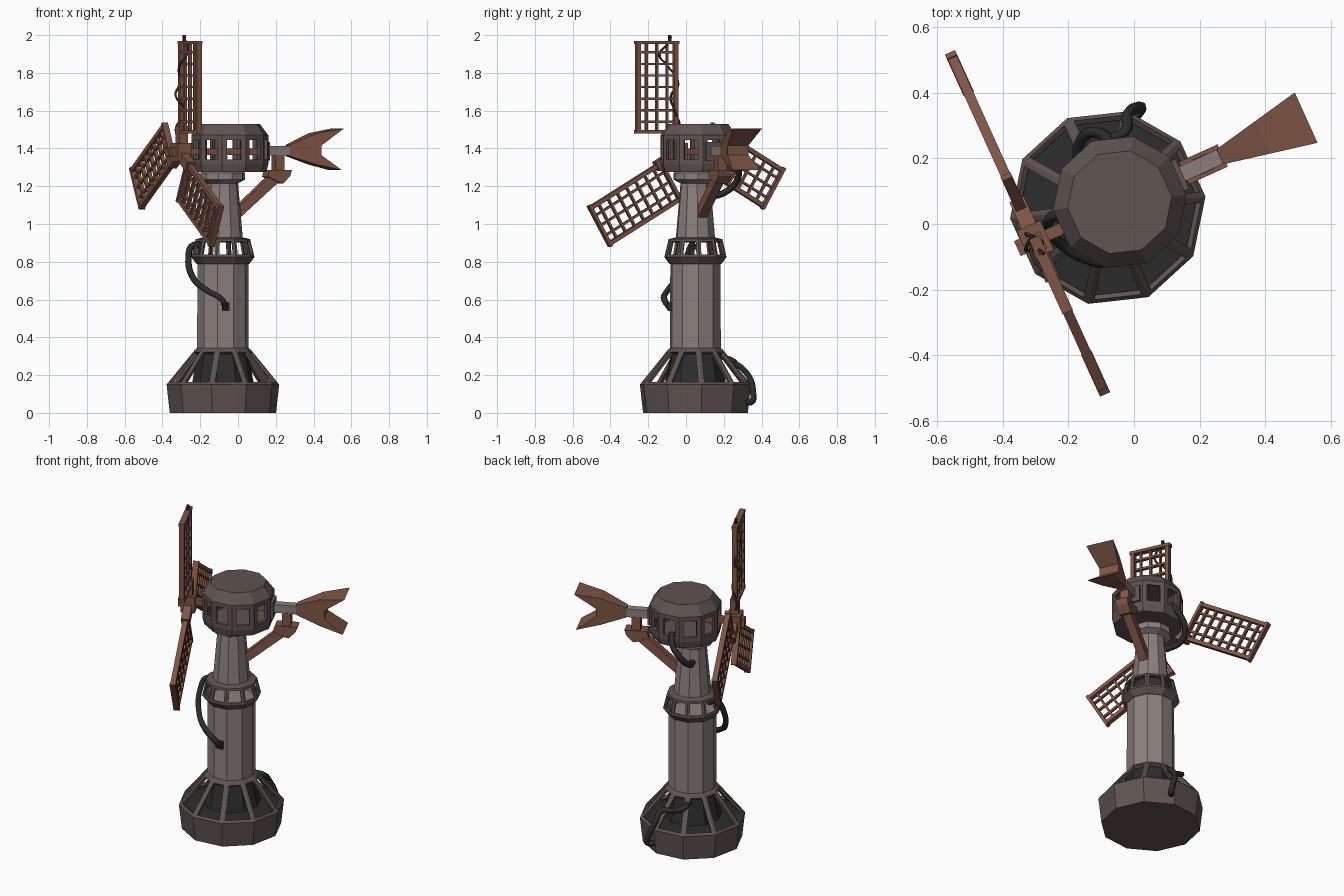
import bpy, bmesh
from math import sin, cos, pi, radians
from mathutils import Matrix, Vector

if "Cube" in bpy.data.objects:
    bpy.data.objects.remove(bpy.data.objects["Cube"])

# Local frame: the rotor faces -x, the tail points +x
M = Matrix.Translation((-0.08, 0.05, 0)) @ Matrix.Rotation(radians(24.4), 4, 'Z')


def mat(name, c):
    m = bpy.data.materials.new(name)
    m.diffuse_color = (*c, 1)
    m.use_nodes = True
    m.node_tree.nodes["Principled BSDF"].inputs["Base Color"].default_value = m.diffuse_color
    return m


IRON = mat("iron", (0.115, 0.087, 0.082))
STONE = mat("pale_metal", (0.26, 0.215, 0.205))
RUST = mat("rust", (0.21, 0.09, 0.06))
DARK = mat("dark", (0.025, 0.025, 0.025))


def finish(name, bm, m, matrix=M):
    me = bpy.data.meshes.new(name)
    bm.to_mesh(me)
    bm.free()
    me.materials.append(m)
    ob = bpy.data.objects.new(name, me)
    ob.matrix_world = matrix
    bpy.context.collection.objects.link(ob)
    return ob


def loft(name, profile, m, cx=0, caps=(True, True), window=None, inset=0.02, thick=0, n=10):
    """Ten-sided lathe of (radius, z); one band may be cut into windows."""
    bm = bmesh.new()
    rings = [[bm.verts.new((cx + r * cos(2 * pi * (i + .5) / n), r * sin(2 * pi * (i + .5) / n), z))
              for i in range(n)] for r, z in profile]
    panes = []
    for k in range(len(rings) - 1):
        a, b = rings[k], rings[k + 1]
        for i in range(n):
            j = (i + 1) % n
            f = bm.faces.new((a[i], a[j], b[j], b[i]))
            if k == window:
                panes.append(f)
    if caps[0]:
        bm.faces.new(rings[0][::-1])
    if caps[1]:
        bm.faces.new(rings[-1])
    bm.normal_update()
    if panes:
        bmesh.ops.inset_individual(bm, faces=panes, thickness=inset, use_even_offset=True)
        bmesh.ops.delete(bm, geom=panes, context='FACES')
    ob = finish(name, bm, m)
    if thick:
        s = ob.modifiers.new("wall", 'SOLIDIFY')
        s.thickness = thick
        s.offset = -1
    return ob


def add_box(bm, lo, hi, tf=Matrix()):
    lo, hi = Vector(lo), Vector(hi)
    bmesh.ops.create_cube(bm, size=1, matrix=tf @ Matrix.Translation((lo + hi) / 2)
                          @ Matrix.Diagonal((*(hi - lo), 1)))


def box(name, lo, hi, m, tf=Matrix()):
    bm = bmesh.new()
    add_box(bm, lo, hi, tf)
    return finish(name, bm, m)


def slab(name, pts, width, m):
    """Prism from an (x, z) outline; width is a function of x."""
    bm = bmesh.new()
    a = [bm.verts.new((x, -width(x) / 2, z)) for x, z in pts]
    b = [bm.verts.new((x, width(x) / 2, z)) for x, z in pts]
    for i in range(len(pts)):
        j = (i + 1) % len(pts)
        bm.faces.new((a[i], a[j], b[j], b[i]))
    bm.faces.new(a[::-1])
    bm.faces.new(b)
    bmesh.ops.recalc_face_normals(bm, faces=bm.faces)
    return finish(name, bm, m)


def cable(name, pts, r):
    cu = bpy.data.curves.new(name, 'CURVE')
    cu.dimensions = '3D'
    cu.bevel_depth = r
    cu.bevel_resolution = 1
    cu.resolution_u = 5
    cu.use_fill_caps = True
    s = cu.splines.new('BEZIER')
    s.bezier_points.add(len(pts) - 1)
    for p, co in zip(s.bezier_points, pts):
        p.co = co
        p.handle_left_type = p.handle_right_type = 'AUTO'
    cu.materials.append(DARK)
    ob = bpy.data.objects.new(name, cu)
    bpy.context.collection.objects.link(ob)
    bpy.ops.object.select_all(action='DESELECT')
    ob.select_set(True)
    bpy.context.view_layer.objects.active = ob
    bpy.ops.object.convert(target='MESH')


# Tower
loft("base_cage", [(.283, 0), (.30, .15), (.148, .335), (.135, .345)], IRON,
     caps=(True, False), window=1, inset=.017, thick=.018)
loft("base_core", [(.275, .145), (.165, .155), (.13, .335)], DARK)
loft("lower_shaft", [(.137, .33), (.136, .80)], STONE)
loft("collar", [(.13, .785), (.142, .79), (.168, .825), (.145, .92), (.10, .93)], IRON,
     caps=(False, False), window=2, inset=.014, thick=.014)
loft("upper_shaft", [(.106, .925), (.080, 1.225)], STONE)
loft("shaft_flange", [(.08, 1.215), (.118, 1.235), (.118, 1.27), (.10, 1.285)], STONE)

# Head
HX = .04
loft("head", [(.195, 1.275), (.205, 1.315), (.205, 1.47), (.16, 1.53)], IRON, cx=HX,
     window=1, inset=.026, thick=.018)
box("tail_socket", (.225, -.05, 1.335), (.25, .05, 1.435), IRON)
box("axle", (-.25, -.018, 1.365), (.23, .018, 1.401), RUST)

# Tail
box("tail_arm", (.24, -.024, 1.362), (.385, .024, 1.412), STONE)
slab("tail_fin", [(.375, 1.36), (.375, 1.418), (.52, 1.48), (.665, 1.505), (.545, 1.415),
                  (.545, 1.365), (.655, 1.285), (.52, 1.315)],
     lambda x: .05 + (x - .375) * .41, RUST)
box("tail_post", (.295, -.026, 1.27), (.345, .026, 1.365), RUST)
slab("tail_bracket", [(.245, 1.25), (.255, 1.287), (.385, 1.287), (.375, 1.255), (.335, 1.215), (.31, 1.22)],
     lambda x: .075, RUST)
slab("tail_strut", [(.085, 1.03), (.085, 1.095), (.295, 1.28), (.335, 1.24)], lambda x: .05, RUST)

# Rotor: hub and three lattice sails
HUB = Matrix.Translation((-.243, 0, 1.38))
box("hub", (-.04, -.05, -.05), (.04, .05, .05), RUST, HUB)
box("hub_cap", (-.06, -.025, -.025), (-.03, .025, .025), RUST, HUB)
Y0, Y1, Z0, Z1 = -.235, .005, .10, .59
for k in range(3):
    tf = HUB @ Matrix.Rotation(2 * pi * k / 3, 4, 'X')
    bm = bmesh.new()
    add_box(bm, (-.024, -.035, 0), (.024, .02, .14), tf)
    for y in (Y0, Y1 - .022):
        add_box(bm, (-.015, y, Z0), (.015, y + .022, Z1), tf)
    for z in (Z0, Z1 - .018):
        add_box(bm, (-.017, Y0 - .005, z), (.017, Y1 + .005, z + .018), tf)
    for i in range(1, 4):
        y = Y0 + (Y1 - Y0) * i / 4
        add_box(bm, (-.008, y - .006, Z0), (.008, y + .006, Z1), tf)
    for i in range(1, 8):
        z = Z0 + (Z1 - Z0) * i / 8
        add_box(bm, (-.010, Y0, z - .006), (.010, Y1, z + .006), tf)
    finish(f"sail_{k + 1}", bm, RUST)
box("sail_tip_pin", (-.007, -.047, .58), (.007, -.033, .62), DARK, HUB)

# Cables
cable("sail_cable", [(-.29, -.08, 1.99), (-.27, -.10, 1.95), (-.27, -.14, 1.90), (-.31, -.10, 1.84),
                     (-.31, -.04, 1.74), (-.33, -.08, 1.68), (-.28, -.06, 1.60), (-.33, -.03, 1.50),
                     (-.30, -.05, 1.43)], .006)
cable("front_cable", [(-.18, .04, .875), (-.235, .03, .89), (-.262, .0, .82), (-.235, -.05, .71),
                      (-.16, -.10, .645), (-.085, -.115, .60), (-.065, -.085, .555)], .017)
cable("head_cable", [(-.07, .24, 1.36), (-.10, .275, 1.30), (-.15, .27, 1.23), (-.17, .21, 1.17),
                     (-.13, .12, 1.14)], .018)
cable("base_cable", [(-.15, .18, .30), (-.15, .24, .28), (-.08, .26, .255), (-.03, .28, .25),
                     (-.02, .335, .19), (.01, .355, .11), (.02, .35, .06), (-.01, .315, .06)], .017)
bm = bmesh.new()
add_box(bm, (-.085, -.098, .54), (-.045, -.07, .585))
finish("cable_plug", bm, DARK, Matrix())
